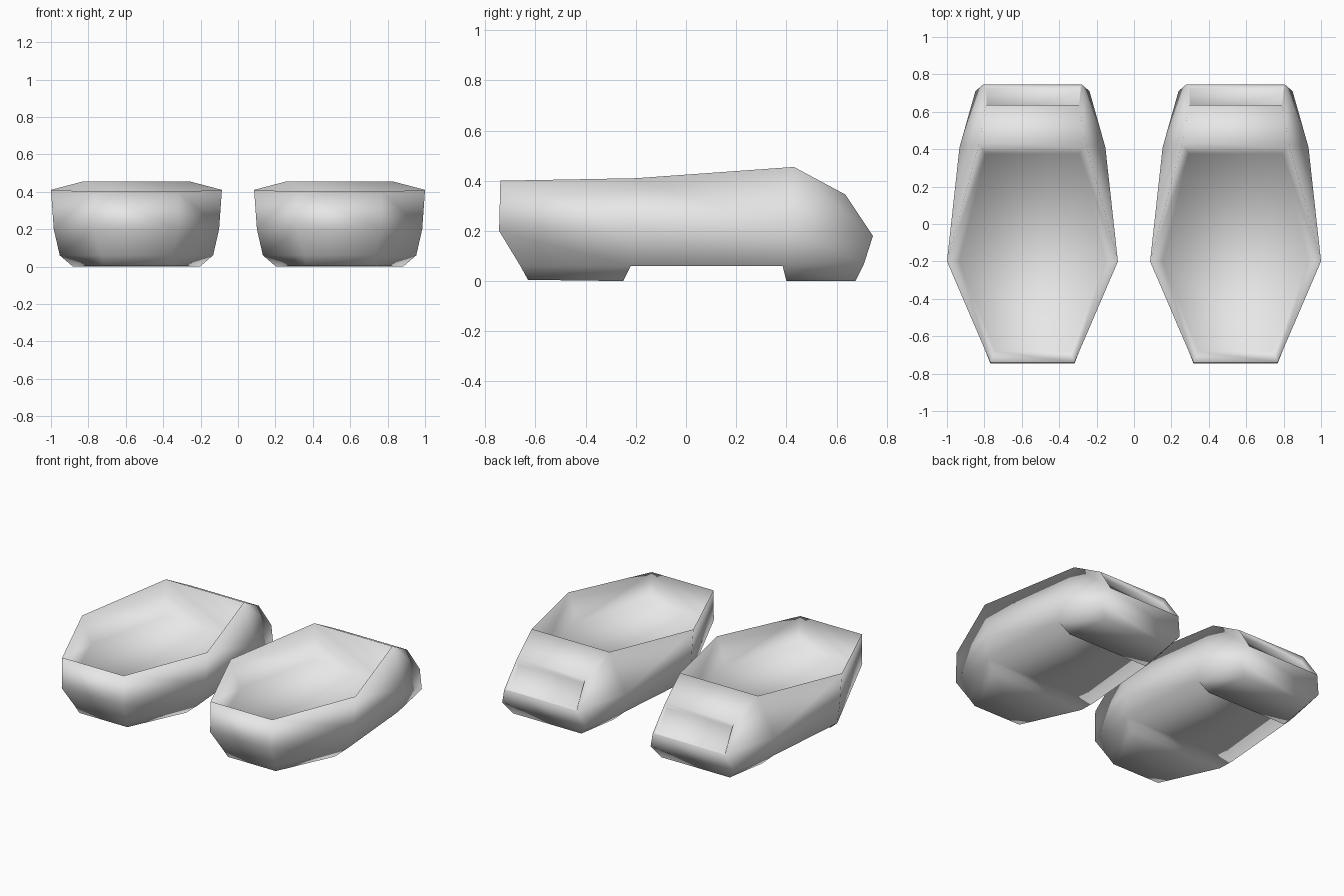
import bpy
import bmesh

if "Cube" in bpy.data.objects:
    bpy.data.objects.remove(bpy.data.objects["Cube"], do_unlink=True)

grey = bpy.data.materials.new("plain_grey")
grey.use_nodes = True
grey.diffuse_color = (0.8, 0.8, 0.8, 1)
grey.node_tree.nodes["Principled BSDF"].inputs["Base Color"].default_value = (0.8, 0.8, 0.8, 1)

# Corner points (half width, y, z): front, mid, back and tail columns, rim (0) to sole (3)
POINTS = {
    "F0": (0.225, -0.74, 0.40), "F1": (0.225, -0.745, 0.20),
    "F2": (0.19, -0.66, 0.06), "F3": (0.175, -0.63, 0.005),
    "M0": (0.457, -0.20, 0.41), "M1": (0.442, -0.20, 0.20),
    "M2": (0.41, -0.22, 0.06), "M3": (0.34, -0.25, 0.0),
    "B0": (0.285, 0.43, 0.455), "B1": (0.39, 0.41, 0.20),
    "B2": (0.36, 0.385, 0.06), "B3": (0.295, 0.40, 0.0),
    "T0": (0.25, 0.635, 0.345), "T1": (0.265, 0.745, 0.18),
    "T2": (0.305, 0.71, 0.07), "T3": (0.25, 0.675, 0.0),
    # cavity floor and heel pocket
    "FI": (0.20, -0.68, 0.235), "MI": (0.39, -0.20, 0.235), "BI": (0.25, 0.375, 0.245),
    "P0": (0.24, 0.63, 0.31), "P1": (0.25, 0.725, 0.18),
}

# Faces on each flank: hull sides, cavity walls, pocket sides
FLANK = ["F0 M0 M1 F1", "F1 M1 M2 F2", "F2 M2 M3 F3", "M0 B0 B1 M1", "M1 B1 B2 M2",
         "B0 T0 T1 B1", "B1 T1 T2 B2", "B2 T2 T3 B3",
         "F0 M0 MI FI", "M0 B0 BI MI", "T0 T1 P1 P0"]

# Centre strip running round the whole section from side to side
STRIP = "F0 F1 F2 F3 M3 M2 B2 B3 T3 T2 T1 P1 P0 T0 B0 BI MI FI".split()


def build_shoe(name, centre):
    bm = bmesh.new()
    v = {(k, s): bm.verts.new((centre + s * w, y, z))
         for k, (w, y, z) in POINTS.items() for s in (-1, 1)}
    for face in FLANK:
        for s in (-1, 1):
            bm.faces.new([v[k, s] for k in face.split()])
    for a, b in zip(STRIP, STRIP[1:] + STRIP[:1]):
        bm.faces.new((v[a, -1], v[a, 1], v[b, 1], v[b, -1]))
    bmesh.ops.recalc_face_normals(bm, faces=bm.faces)
    for f in bm.faces:
        f.smooth = True
    mesh = bpy.data.meshes.new(name)
    bm.to_mesh(mesh)
    bm.free()
    mesh.materials.append(grey)
    shoe = bpy.data.objects.new(name, mesh)
    bpy.context.collection.objects.link(shoe)


build_shoe("left_shoe", 0.543)
build_shoe("right_shoe", -0.543)
